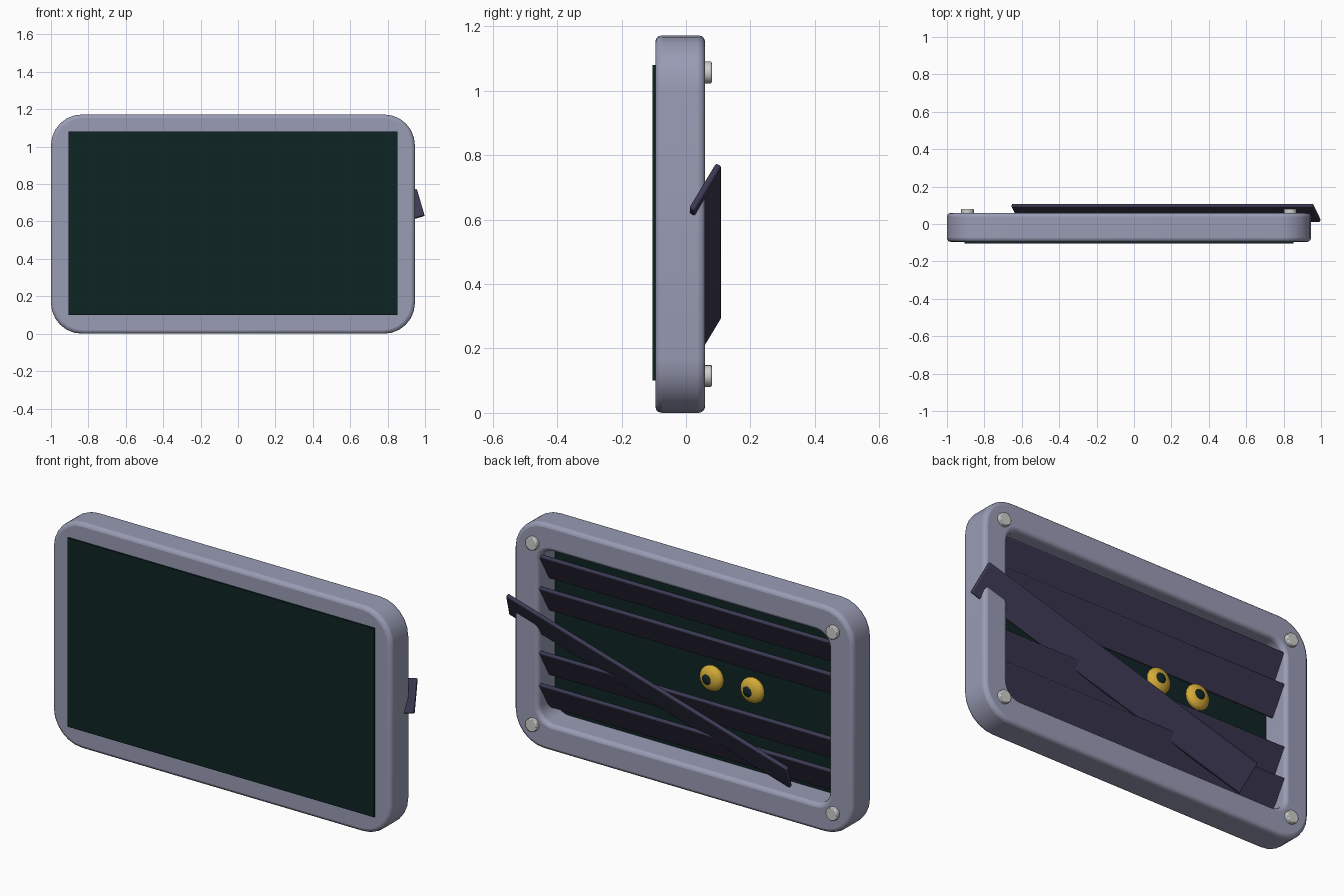
import bpy, bmesh, math
from mathutils import Matrix, Vector

if "Cube" in bpy.data.objects:
    bpy.data.objects.remove(bpy.data.objects["Cube"])

CX, CZ = -0.027, 0.586  # middle of the vent


def material(name, rgb):
    m = bpy.data.materials.new(name)
    m.diffuse_color = (*rgb, 1)
    m.use_nodes = True
    m.node_tree.nodes["Principled BSDF"].inputs["Base Color"].default_value = m.diffuse_color
    return m


GREY = material("frame grey", (0.32, 0.335, 0.46))
GREEN = material("dark green", (0.0045, 0.017, 0.018))
NAVY = material("slat navy", (0.044, 0.041, 0.085))
YELLOW = material("eye yellow", (0.66, 0.41, 0.04))
METAL = material("screw metal", (0.62, 0.62, 0.61))


def finish(name, bm, mat, bevel=0, segments=2):
    bmesh.ops.recalc_face_normals(bm, faces=bm.faces)
    mesh = bpy.data.meshes.new(name)
    bm.to_mesh(mesh)
    bm.free()
    mesh.materials.append(mat)
    ob = bpy.data.objects.new(name, mesh)
    bpy.context.collection.objects.link(ob)
    if bevel:
        mod = ob.modifiers.new("bevel", "BEVEL")
        mod.width, mod.segments = bevel, segments
        mod.limit_method, mod.angle_limit = "ANGLE", math.radians(50)
    bpy.ops.object.select_all(action="DESELECT")
    ob.select_set(True)
    bpy.context.view_layer.objects.active = ob
    bpy.ops.object.shade_smooth_by_angle(angle=math.radians(35))
    return ob


def box(name, size, matrix, mat, bevel=0):
    bm = bmesh.new()
    bmesh.ops.create_cube(bm, size=1)
    bm.transform(matrix @ Matrix.Diagonal((*size, 1)))
    return finish(name, bm, mat, bevel)


def ball(name, centre, radii, mat):
    bm = bmesh.new()
    bmesh.ops.create_uvsphere(bm, u_segments=24, v_segments=14, radius=1)
    bm.transform(Matrix.Translation(centre) @ Matrix.Diagonal((*radii, 1)))
    return finish(name, bm, mat)


def rounded_rect(w, h, r, steps=6):
    pts = []
    for k, (sx, sz) in enumerate(((1, 1), (-1, 1), (-1, -1), (1, -1))):
        for i in range(steps + 1):
            a = math.radians(90 * (k + i / steps))
            pts.append((CX + sx * (w / 2 - r) + r * math.cos(a),
                        CZ + sz * (h / 2 - r) + r * math.sin(a)))
    return pts


# Frame: rounded outer and inner rings joined into a solid
bm = bmesh.new()
outer = rounded_rect(1.946, 1.172, 0.165)
inner = rounded_rect(1.67, 0.90, 0.08)
rings = [[bm.verts.new((x, y, z)) for x, z in ring]
         for ring, y in ((outer, -0.095), (outer, 0.059), (inner, 0.059), (inner, -0.095))]
n = len(outer)
for k in range(4):
    a, b = rings[k], rings[(k + 1) % 4]
    for i in range(n):
        j = (i + 1) % n
        bm.faces.new((a[i], a[j], b[j], b[i]))
finish("frame", bm, GREY, 0.02, 3)

# Front panel
box("front_panel", (1.76, 0.02, 0.98), Matrix.Translation((CX, -0.094, 0.59)), GREEN)

# Tilted slats, with the middle one hanging loose
tilt = Matrix.Rotation(math.radians(-30), 4, "X")
SLAT = (1.68, 0.02, 0.168)
for i in (-2, -1, 1, 2):
    place = Matrix.Translation((CX, 0.0, CZ + 0.167 * i))
    box("slat", SLAT, place @ tilt, NAVY, 0.006)
swing = Matrix.Rotation(math.radians(-16.3), 4, "Y")
box("loose_slat", SLAT, Matrix.Translation((0.171, 0.06, 0.466)) @ swing @ tilt, NAVY, 0.006)

# Eyes peering through the gap
for x in (-0.148, -0.382):
    ball("eye", (x, 0.0, 0.594), (0.066, 0.034, 0.066), YELLOW)
    ball("pupil", (x + 0.008, 0.026, 0.594), (0.028, 0.014, 0.028), GREEN)

# Corner screws
for sx in (-1, 1):
    for sz in (-1, 1):
        bm = bmesh.new()
        bmesh.ops.create_cone(bm, cap_ends=True, segments=16, radius1=0.034,
                              radius2=0.034, depth=0.04)
        bm.transform(Matrix.Translation((CX + sx * 0.863, 0.06, CZ + sz * 0.471))
                     @ Matrix.Rotation(math.pi / 2, 4, "X"))
        finish("screw", bm, METAL, 0.004)
